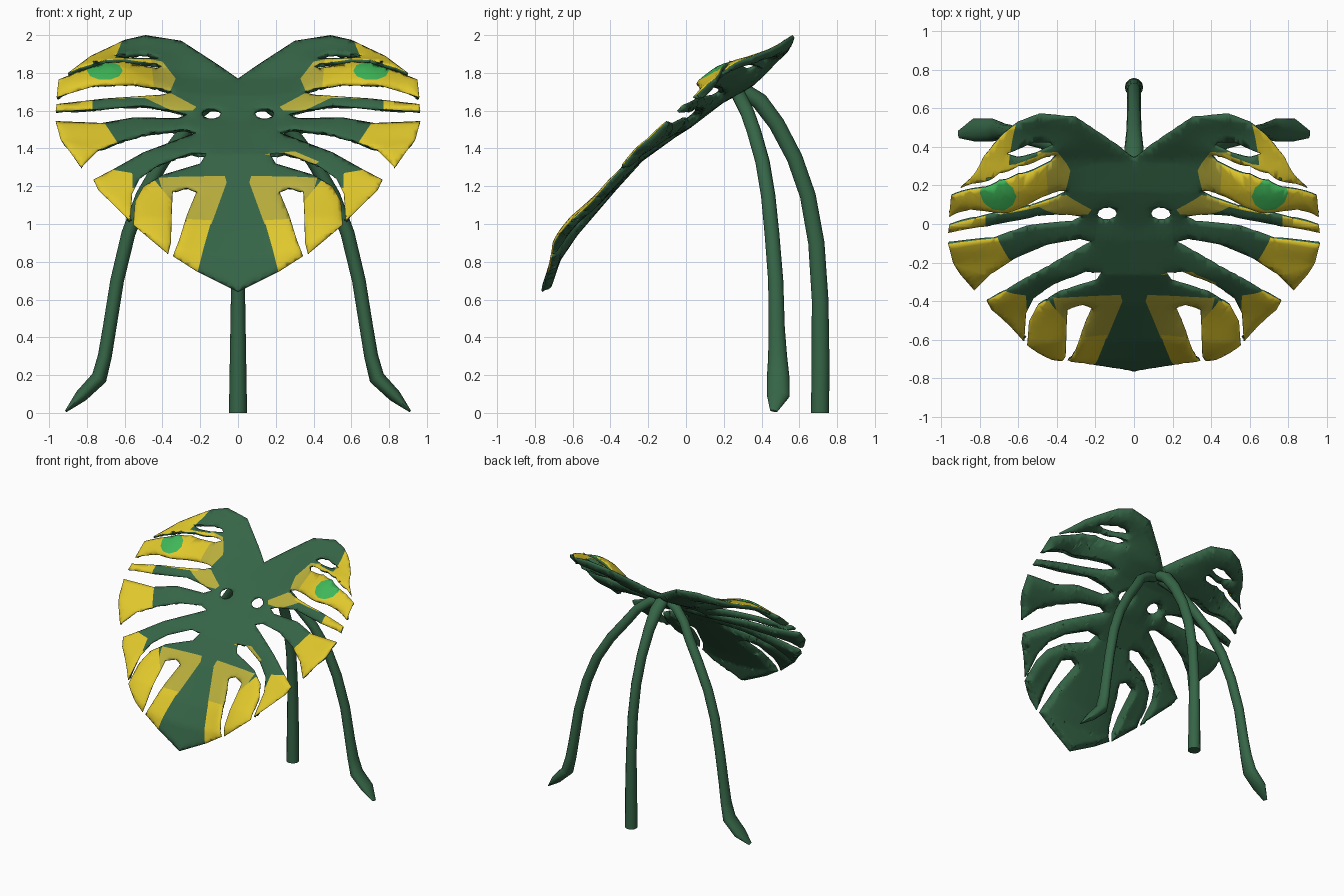
import bpy, bmesh, math
from mathutils import Vector, kdtree

if "Cube" in bpy.data.objects:
    bpy.data.objects.remove(bpy.data.objects["Cube"])


def material(name, rgb):
    m = bpy.data.materials.new(name)
    m.diffuse_color = (*rgb, 1)
    m.use_nodes = True
    m.node_tree.nodes["Principled BSDF"].inputs["Base Color"].default_value = m.diffuse_color
    return m


YELLOW, OLIVE, BRIGHT, GREEN = range(4)
MATS = [material("yellow", (0.74, 0.57, 0.025)), material("olive yellow", (0.48, 0.42, 0.045)),
        material("bright green", (0.05, 0.47, 0.10)), material("leaf green", (0.036, 0.130, 0.062))]


def finish(bm, name, mats):
    me = bpy.data.meshes.new(name)
    bm.to_mesh(me)
    bm.free()
    ob = bpy.data.objects.new(name, me)
    bpy.context.collection.objects.link(ob)
    for m in mats:
        me.materials.append(m)
    for p in me.polygons:
        p.use_smooth = True
    return ob


def ellipse(cx, cz, rx, rz, n=10):
    return [(cx + rx * math.cos(2 * math.pi * i / n), cz + rz * math.sin(2 * math.pi * i / n))
            for i in range(n)]


# Half leaf outline seen from the front (x, z): notch, lobe, fingers and gaps, tip
OUTLINE = [
    (0, 1.77), (.1, 1.84), (.3, 1.97), (.49, 2.0), (.6, 1.975), (.78, 1.89), (.9, 1.80),
    (.84, 1.825), (.7, 1.868), (.6, 1.872), (.43, 1.847), (.4, 1.836), (.43, 1.825), (.6, 1.86),
    (.7, 1.856), (.85, 1.805), (.95, 1.765), (.96, 1.67),
    (.76, 1.73), (.55, 1.735), (.4, 1.715), (.35, 1.70), (.4, 1.685), (.7, 1.665), (.96, 1.635),
    (.965, 1.60), (.75, 1.605), (.5, 1.625), (.35, 1.60), (.27, 1.58), (.32, 1.56), (.55, 1.565),
    (.72, 1.535), (.965, 1.545), (.94, 1.45), (.83, 1.30),
    (.74, 1.39), (.62, 1.44), (.45, 1.485), (.28, 1.5), (.22, 1.485), (.3, 1.455), (.5, 1.38),
    (.66, 1.29), (.765, 1.235), (.74, 1.18), (.57, 1.015),
    (.56, 1.16), (.52, 1.24), (.42, 1.31), (.25, 1.375), (.17, 1.37), (.2, 1.32), (.4, 1.26),
    (.5, 1.2), (.545, 1.12), (.555, .995), (.37, .84),
    (.355, .9), (.35, 1.08), (.345, 1.17), (.27, 1.19), (.22, 1.17), (.27, 1.05), (.31, .92),
    (.345, .83), (.22, .75), (0, .64)]
LOBE_HOLE = [(.66, 1.895), (.52, 1.905), (.44, 1.893), (.42, 1.88), (.5, 1.878), (.6, 1.884)]
ROUND_HOLE = ellipse(.14, 1.585, .05, .027)

# Coloured patches as (colour, polygon), first match wins
PATCHES = [
    (BRIGHT, ellipse(.705, 1.812, .095, .05)),
    (YELLOW, [(.58, 2.05), (.65, 1.88), (.46, 1.87), (.44, 1.67), (1, 1.655), (1, 1.85)]),
    (OLIVE, [(.5, 1.88), (.4, 1.86), (.33, 1.77), (.36, 1.70), (.5, 1.70)]),
    (OLIVE, [(.54, 1.69), (.35, 1.69), (.22, 1.62), (.24, 1.60), (.35, 1.60)]),
    (YELLOW, [(.77, 1.67), (1, 1.65), (1, 1.58), (.77, 1.59)]),
    (YELLOW, [(.73, 1.57), (1, 1.57), (1, 1.25), (.75, 1.28), (.63, 1.42)]),
    (YELLOW, [(.56, 1.27), (.68, 1.29), (.9, 1.25), (.56, .95), (.557, 1.15)]),
    (YELLOW, [(.35, 1.12), (.44, 1.23), (.56, 1.19), (.58, .98), (.36, .8)]),
    (YELLOW, [(.34, 1.03), (.14, 1.02), (.18, .88), (.22, .72), (.35, .8)]),
    (OLIVE, [(.42, 1.245), (.32, 1.25), (.07, 1.255), (.06, 1.22), (.14, 1.0), (.35, 1.0)])]
RIGHT_PATCH = [(.14, 1.37), (.3, 1.385), (.43, 1.33), (.4, 1.31), (.3, 1.335)]


def sides_of(poly):
    return zip(poly, poly[1:] + poly[:1])


def inside(x, z, poly):
    hit = False
    for (x1, z1), (x2, z2) in sides_of(poly):
        if (z1 > z) != (z2 > z) and x < x1 + (z - z1) * (x2 - x1) / (z2 - z1):
            hit = not hit
    return hit


def patch_colour(x, z):
    for colour, poly in PATCHES:
        if inside(abs(x), z, poly):
            return colour
    return OLIVE if inside(x, z, RIGHT_PATCH) else GREEN


# Side profile of the leaf (z, y), edges and fingers lifted towards the viewer
PROFILE = [(.4, -.85), (.64, -.75), (.83, -.685), (.97, -.59), (1.21, -.385), (1.37, -.24),
           (1.5, -.06), (1.55, .02), (1.68, .19), (1.77, .35), (1.98, .58), (2.1, .7)]


def bump(x, z, cx, cz, wx, wz, power=2):
    return math.exp(-((abs(x) - cx) / wx) ** 2 - abs((z - cz) / wz) ** power)


def depth(x, z):
    lift = .05 + .05 * min(1, max(0, (z - 1.45) / .2))
    t = (z - lift * x * x - .115 * bump(x, z, .65, 1.80, .23, .105, 4)
         - .07 * bump(x, z, .45, .95, .2, .18) - .03 * bump(x, z, .6, 1.64, .3, .06))
    for (z1, y1), (z2, y2) in zip(PROFILE, PROFILE[1:]):
        if t <= z2:
            return y1 + (t - z1) * (y2 - y1) / (z2 - z1)
    return PROFILE[-1][1]


# Leaf blade: fill the half outline, slice into a grid and along the patches, mirror, colour
bm = bmesh.new()
edges = []
for loop in (OUTLINE, LOBE_HOLE, ROUND_HOLE):
    vs = [bm.verts.new((x, 0, z)) for x, z in loop]
    edges += [bm.edges.new(e) for e in sides_of(vs)]
bmesh.ops.triangle_fill(bm, use_beauty=True, edges=edges, normal=(0, -1, 0))
cuts = [(Vector((i * .025, 0, 0)), Vector((1, 0, 0))) for i in range(1, 39)]
cuts += [(Vector((0, 0, .65 + i * .025)), Vector((0, 0, 1))) for i in range(54)]
for poly in [p for _, p in PATCHES] + [RIGHT_PATCH]:
    cuts += [(Vector((a[0], 0, a[1])), Vector((b[1] - a[1], 0, a[0] - b[0])).normalized())
             for a, b in sides_of(poly)]
for co, no in cuts:
    bmesh.ops.bisect_plane(bm, geom=bm.verts[:] + bm.edges[:] + bm.faces[:], dist=2e-4,
                           plane_co=co, plane_no=no)
dup = bmesh.ops.duplicate(bm, geom=bm.verts[:] + bm.edges[:] + bm.faces[:])["geom"]
for v in dup:
    if isinstance(v, bmesh.types.BMVert):
        v.co.x *= -1
bmesh.ops.remove_doubles(bm, verts=bm.verts[:], dist=3e-4)
for f in bm.faces:
    f.normal_update()
    if f.normal.y > 0:
        f.normal_flip()
    c = f.calc_center_median()
    f.material_index = patch_colour(c.x, c.z)

# Bend the blade, with rounded thinner edges
rim = [v.co.copy() for v in bm.verts if v.is_boundary]
tree = kdtree.KDTree(len(rim))
for i, co in enumerate(rim):
    tree.insert(co, i)
tree.balance()
fullness = []
for v in bm.verts:
    s = min(1, tree.find(v.co)[2] / .05)
    fullness.append(math.sqrt(1 - (1 - s) ** 2))
for v, s in zip(bm.verts, fullness):
    v.co.y = depth(v.co.x, v.co.z) - .024 + .014 * (1 - s)
leaf = finish(bm, "leaf_blade", MATS)
group = leaf.vertex_groups.new(name="fullness")
for i, s in enumerate(fullness):
    group.add([i], .35 + .65 * s, 'REPLACE')
solid = leaf.modifiers.new("thickness", 'SOLIDIFY')
solid.thickness = .05
solid.offset = -1
solid.vertex_group = "fullness"
solid.material_offset = GREEN
solid.material_offset_rim = GREEN


def stem(name, path, sides=12):
    """Tube through (x, y, z, radius in the bend plane, radius across)."""
    bm = bmesh.new()
    pts = [Vector(p[:3]) for p in path]
    rings = []
    for i, p in enumerate(path):
        t = (pts[min(i + 1, len(pts) - 1)] - pts[max(i - 1, 0)]).normalized()
        u = Vector((0, 1, 0)).cross(t).normalized()
        w = t.cross(u)
        rings.append([bm.verts.new(pts[i] + u * p[3] * math.cos(a) + w * p[4] * math.sin(a))
                      for a in (2 * math.pi * k / sides for k in range(sides))])
    for a, b in zip(rings, rings[1:]):
        for k in range(sides):
            bm.faces.new((a[k], a[k - 1], b[k - 1], b[k]))
    bm.faces.new(rings[0])
    bm.faces.new(rings[-1][::-1])
    bmesh.ops.recalc_face_normals(bm, faces=bm.faces[:])
    ob = finish(bm, name, [MATS[GREEN]])
    bpy.context.view_layer.objects.active = ob
    ob.select_set(True)
    bpy.ops.object.shade_smooth_by_angle(angle=math.radians(50))
    ob.select_set(False)


# Middle stem, curving from the ground up to the notch
stem("middle_stem", [(0, .71, 0, .048, .048), (0, .712, .3, .043, .047), (0, .71, .6, .038, .044),
                     (0, .69, .9, .036, .043), (0, .645, 1.15, .036, .042), (0, .575, 1.35, .036, .042),
                     (0, .48, 1.53, .04, .043), (0, .39, 1.65, .05, .045), (0, .3, 1.71, .05, .04)])

# Side stems with pointed blade feet
for side, s in (("left", -1), ("right", 1)):
    stem(side + "_stem", [(s * x, y, z, r, q) for x, y, z, r, q in (
        (.91, .465, .01, .006, .02), (.83, .488, .09, .034, .06), (.735, .488, .185, .042, .06),
        (.705, .485, .3, .037, .05), (.68, .48, .45, .036, .043), (.64, .475, .7, .036, .04),
        (.58, .455, .95, .037, .039), (.505, .435, 1.15, .037, .038), (.40, .405, 1.33, .037, .038),
        (.28, .36, 1.49, .037, .038), (.21, .325, 1.59, .036, .038), (.12, .29, 1.66, .036, .038),
        (.03, .27, 1.70, .04, .036))])
